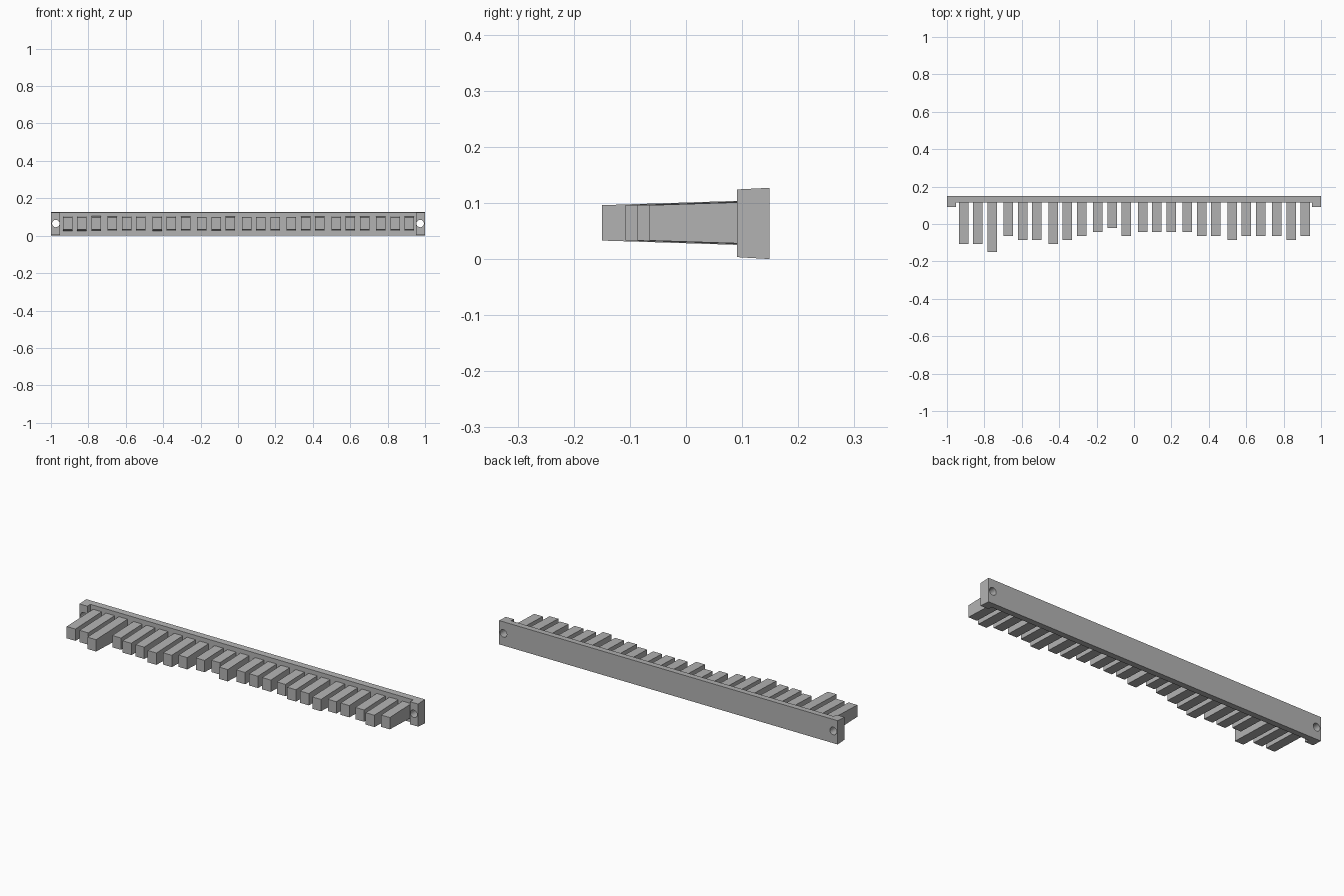
import bpy, bmesh, math
from mathutils import Matrix

cube = bpy.data.objects.get("Cube")
if cube:
    bpy.data.objects.remove(cube, do_unlink=True)

grey = bpy.data.materials.new("plain grey")
grey.use_nodes = True
colour = (0.45, 0.45, 0.45, 1)
grey.diffuse_color = colour
grey.node_tree.nodes["Principled BSDF"].inputs["Base Color"].default_value = colour


def add_object(name, bm):
    bmesh.ops.recalc_face_normals(bm, faces=bm.faces)
    mesh = bpy.data.meshes.new(name)
    bm.to_mesh(mesh)
    bm.free()
    mesh.materials.append(grey)
    obj = bpy.data.objects.new(name, mesh)
    bpy.context.collection.objects.link(obj)
    return obj


def drafted_prism(name, plan, bottom, top):
    """Plan outline in x, y between two heights that depend on y."""
    bm = bmesh.new()
    low = [bm.verts.new((x, y, bottom(y))) for x, y in plan]
    high = [bm.verts.new((x, y, top(y))) for x, y in plan]
    bm.faces.new(low)
    bm.faces.new(high)
    n = len(plan)
    for i in range(n):
        j = (i + 1) % n
        bm.faces.new((low[i], low[j], high[j], high[i]))
    return add_object(name, bm)


# Back bar with a forward tab at each end
BACK, FACE, TAB = 0.149, 0.115, 0.091
half = [(1, BACK), (1, TAB), (0.953, TAB), (0.953, FACE)]
plan = half + [(-x, y) for x, y in reversed(half)]
bar = drafted_prism("back_bar", plan,
                    lambda y: 0.06 * (BACK - y),
                    lambda y: 0.127 - 0.05 * (BACK - y))

# Screw holes through the tabs
bm = bmesh.new()
for side in (-1, 1):
    place = Matrix.Translation((side * 0.974, 0.12, 0.065)) @ Matrix.Rotation(math.pi / 2, 4, "X")
    bmesh.ops.create_cone(bm, cap_ends=True, segments=24, radius1=0.02,
                          radius2=0.02, depth=0.2, matrix=place)
cutter = add_object("hole_cutter", bm)
cutter.hide_render = True
cutter.hide_set(True)
cut = bar.modifiers.new("holes", "BOOLEAN")
cut.operation = "DIFFERENCE"
cut.solver = "EXACT"
cut.object = cutter

# Bake the holes into the bar and drop the cutter
bpy.context.view_layer.update()
baked = bpy.data.meshes.new_from_object(bar.evaluated_get(bpy.context.evaluated_depsgraph_get()))
bar.modifiers.clear()
bar.data = baked
bpy.data.objects.remove(cutter, do_unlink=True)

# Teeth in groups of three, each shortened by a number of steps
steps = "220433234564555544344434"
for i, step in enumerate(steps):
    group, place = divmod(i, 3)
    x = -0.911 + 0.2393 * group + 0.0762 * place
    tip = -0.15 + 0.0213 * int(step)
    w = 0.0255
    drafted_prism(f"tooth_{i + 1}",
                  [(x - w, tip), (x + w, tip), (x + w, FACE + 0.005), (x - w, FACE + 0.005)],
                  lambda y: 0.033 - 0.032 * (y - tip),
                  lambda y: 0.096 + 0.032 * (y - tip))
